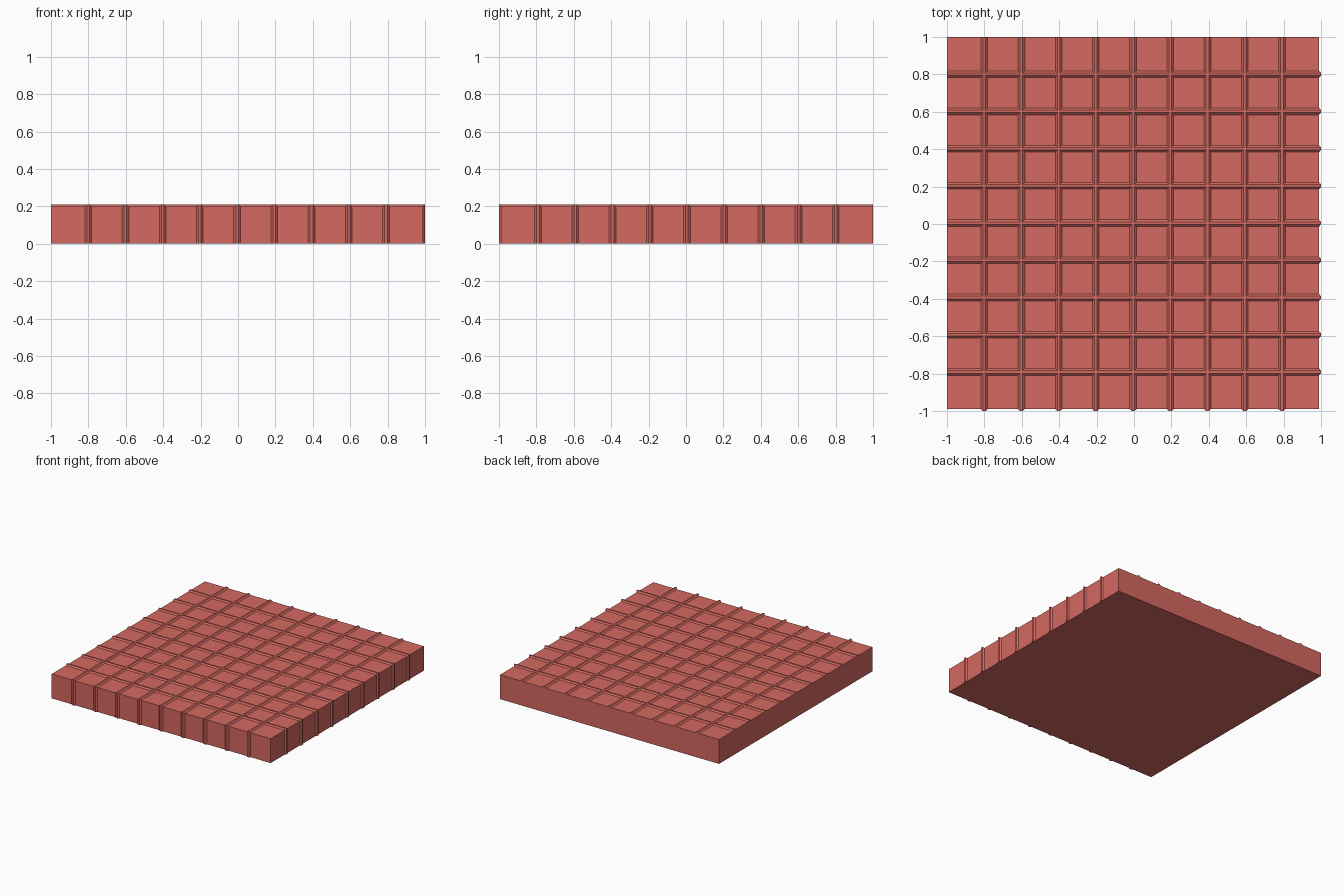
import bpy, bmesh

if "Cube" in bpy.data.objects:
    bpy.data.objects.remove(bpy.data.objects["Cube"])

LO, HI, H, R = -1.0, 0.99, 0.2, 0.01
PITCH = (HI - LO) / 10

mat = bpy.data.materials.new("red")
mat.diffuse_color = (0.66, 0.14, 0.12, 1)
mat.use_nodes = True
mat.node_tree.nodes["Principled BSDF"].inputs["Base Color"].default_value = mat.diffuse_color

def make(name, bm):
    bmesh.ops.recalc_face_normals(bm, faces=bm.faces)
    me = bpy.data.meshes.new(name)
    bm.to_mesh(me)
    bm.free()
    me.materials.append(mat)
    ob = bpy.data.objects.new(name, me)
    bpy.context.collection.objects.link(ob)

# slab
bm = bmesh.new()
bmesh.ops.create_cube(bm, size=1)
for v in bm.verts:
    v.co = (v.co.x * 1.99 - 0.005, v.co.y * 1.99 + 0.005, (v.co.z + 0.5) * H)
make("slab", bm)

# ridge: low trapezoid strip over the top and down one side
PROFILE = [(-0.018, 0), (-0.007, R), (0.007, R), (0.018, 0)]

def ridge(name, place):
    bm = bmesh.new()
    rows = []
    for s, d in PROFILE:
        path = [(LO, H + d), (HI + d, H + d), (HI + d, 0)]
        inner = [(LO, H - 0.01), (HI - 0.01, H - 0.01), (HI - 0.01, 0)]
        rows.append(([bm.verts.new(place(s, *p)) for p in path],
                     [bm.verts.new(place(s, *p)) for p in inner]))
    for (o1, i1), (o2, i2) in zip(rows, rows[1:]):
        for k in range(2):
            bm.faces.new((o1[k], o1[k+1], o2[k+1], o2[k]))
            bm.faces.new((i1[k], i2[k], i2[k+1], i1[k+1]))
        for k in (0, 2):
            bm.faces.new((o1[k], o2[k], i2[k], i1[k]))
    for o, i in (rows[0], rows[-1]):
        for k in range(2):
            bm.faces.new((o[k], i[k], i[k+1], o[k+1]))
    make(name, bm)

for n in range(1, 10):
    c = LO + n * PITCH
    ridge(f"ridge_x_{n}", lambda s, a, z: (a, -c + s, z))
    ridge(f"ridge_y_{n}", lambda s, a, z: (c + s, -a, z))
